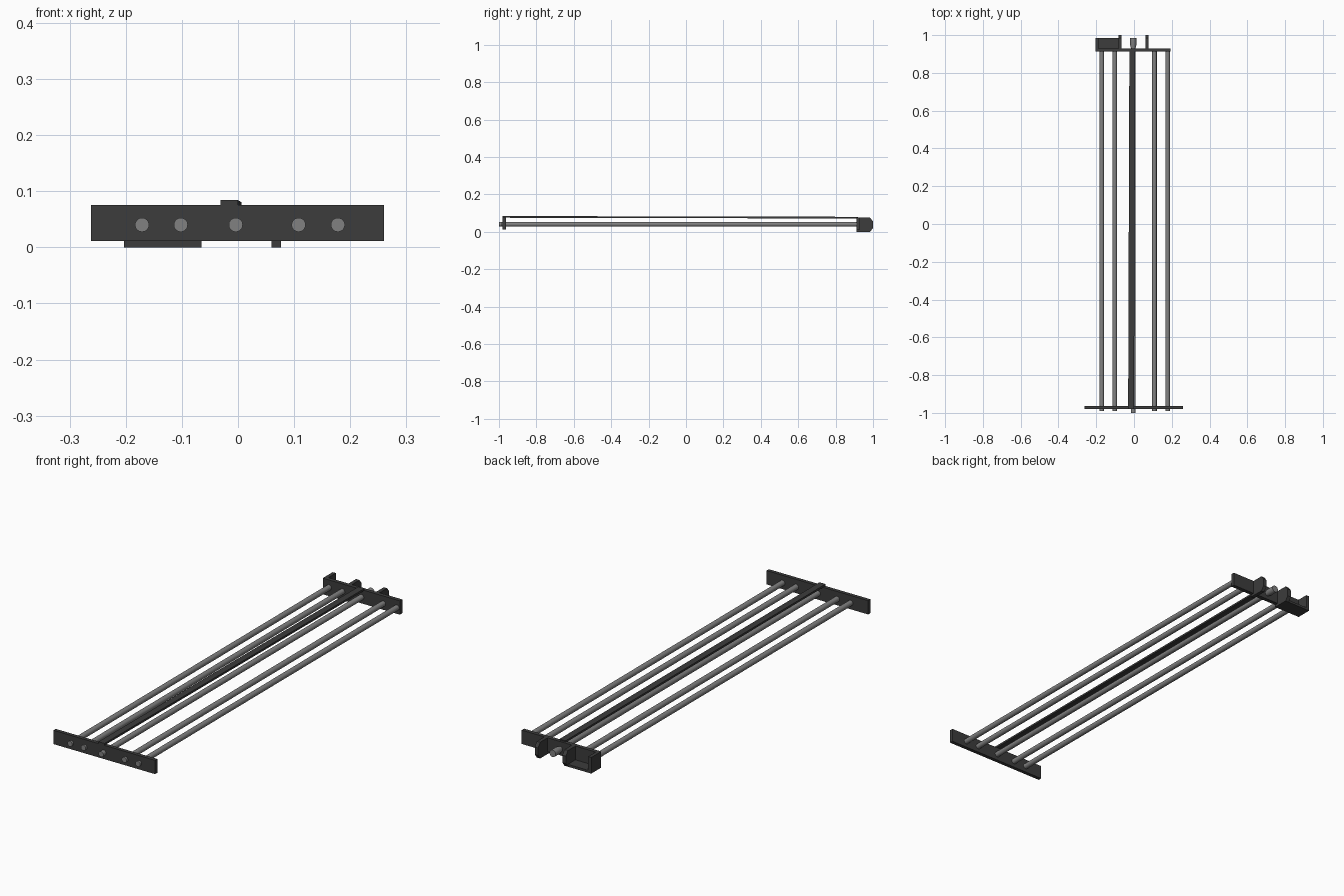
import bpy, bmesh
from math import pi
from mathutils import Vector

if "Cube" in bpy.data.objects:
    bpy.data.objects.remove(bpy.data.objects["Cube"])


def material(name, v):
    m = bpy.data.materials.new(name)
    m.diffuse_color = (v, v, v, 1)
    m.use_nodes = True
    m.node_tree.nodes["Principled BSDF"].inputs["Base Color"].default_value = m.diffuse_color
    return m


DARK = material("dark_plastic", 0.045)
STEEL = material("steel", 0.22)


def finish(name, bm, mat):
    bmesh.ops.recalc_face_normals(bm, faces=bm.faces)
    me = bpy.data.meshes.new(name)
    bm.to_mesh(me)
    bm.free()
    me.materials.append(mat)
    ob = bpy.data.objects.new(name, me)
    bpy.context.collection.objects.link(ob)
    return ob


def box(name, x, y, z):
    bm = bmesh.new()
    bmesh.ops.create_cube(bm, size=1)
    for v in bm.verts:
        v.co = Vector([(a + b) / 2 + (b - a) * c for (a, b), c in zip((x, y, z), v.co)])
    return finish(name, bm, DARK)


def side_plate(name, x0, x1, outline):
    """Extrude a y-z outline along x."""
    bm = bmesh.new()
    f = bm.faces.new([bm.verts.new((x0, y, z)) for y, z in outline])
    r = bmesh.ops.extrude_face_region(bm, geom=[f])
    verts = [g for g in r["geom"] if isinstance(g, bmesh.types.BMVert)]
    bmesh.ops.translate(bm, verts=verts, vec=(x1 - x0, 0, 0))
    return finish(name, bm, DARK)


def turned_rod(name, x, profile):
    """Turn (y, radius) stations around a lengthwise axis."""
    bm = bmesh.new()
    pts = [(profile[0][0], 0)] + profile + [(profile[-1][0], 0)]
    vs = [bm.verts.new((x + r, y, 0.04)) for y, r in pts]
    es = [bm.edges.new(p) for p in zip(vs, vs[1:])]
    bmesh.ops.spin(bm, geom=vs + es, cent=(x, 0, 0.04), axis=(0, 1, 0),
                   angle=2 * pi, steps=32)
    bmesh.ops.remove_doubles(bm, verts=bm.verts, dist=1e-5)
    ob = finish(name, bm, STEEL)
    bpy.ops.object.select_all(action="DESELECT")
    bpy.context.view_layer.objects.active = ob
    ob.select_set(True)
    bpy.ops.object.shade_smooth_by_angle()


# end plates
box("front_plate", (-0.262, 0.26), (-0.98, -0.963), (0.011, 0.075))
box("back_plate", (-0.203, 0.193), (0.912, 0.93), (0.011, 0.075))

# guide rods
for i, x in enumerate((-0.171, -0.102, 0.108, 0.178)):
    turned_rod(f"guide_rod_{i + 1}", x, [(-0.99, 0.0125), (0.914, 0.0125)])

# centre shaft with a thicker coupling behind the back plate
turned_rod("centre_shaft", -0.004, [(-1.0, 0.0125), (0.93, 0.0125), (0.946, 0.016), (0.985, 0.016)])

# bracket behind the back plate
box("bracket_floor", (-0.203, -0.07), (0.912, 0.985), (0.0, 0.011))
box("bracket_outer_wall", (-0.203, -0.187), (0.912, 0.985), (0.0, 0.075))
ear = [(0.912, 0.0), (0.985, 0.0), (1.0, 0.02), (1.0, 0.055), (0.985, 0.075), (0.912, 0.075)]
side_plate("bracket_inner_wall", -0.083, -0.065, ear)
side_plate("right_ear", 0.06, 0.077, ear)

# slightly slanted strip lying on top of the plates
strip = box("top_strip", (-0.031, 0.0), (-0.98, 0.92), (0.075, 0.084))
for v in strip.data.vertices:
    if v.co.y > 0:
        v.co.x += 0.0065
        v.co.z -= 0.004
